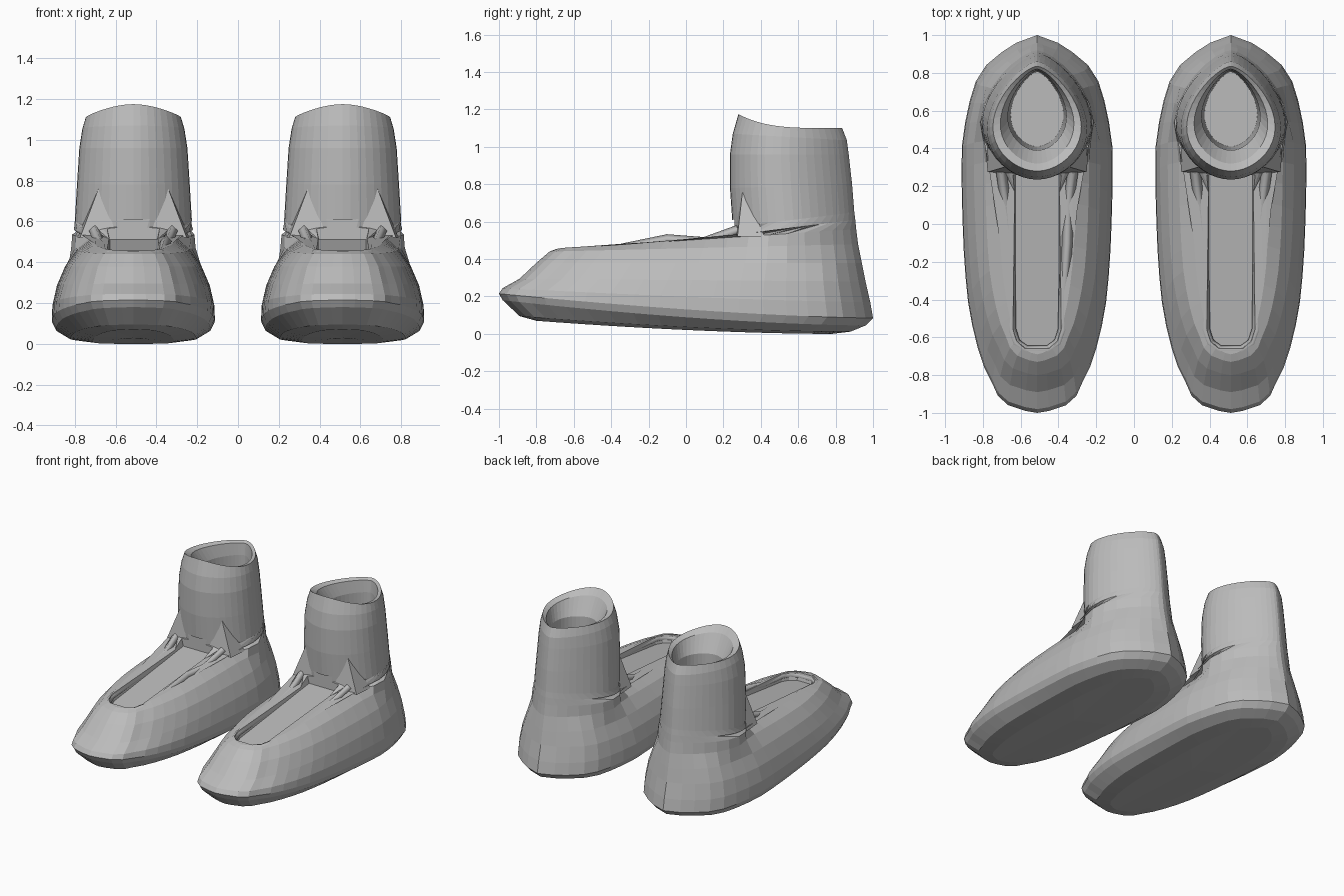
import bpy, bmesh, math
from mathutils import Vector

if "Cube" in bpy.data.objects:
    bpy.data.objects.remove(bpy.data.objects["Cube"])

grey = bpy.data.materials.new("grey")
grey.diffuse_color = (0.5, 0.5, 0.5, 1)
grey.use_nodes = True
grey.node_tree.nodes["Principled BSDF"].inputs["Base Color"].default_value = grey.diffuse_color
N = 22          # stations from toe to heel on each side
OFFSET = 0.513  # sideways position of each shoe

# Sole outline: share of the length from the toe, share of the half width
OUTLINE = [(0, 0), (.01, .3), (.035, .5), (.065, .56), (.125, .71), (.2, .83), (.3, .92),
           (.4, .965), (.5, .985), (.6, 1), (.7, 1), (.8, .93), (.875, .82), (.925, .66),
           (.975, .34), (1, 0)]

# Foot rings: front y, back y, half width, front z, back z, z curve, forefoot narrowing, ankle width
FOOT = [
    (-.80, .78, .20, .070, .000, 1.7, 0, 0),
    (-.89, .88, .31, .095, .012, 1.7, 0, 0),
    (-.98, .96, .38, .180, .045, 1.6, 0, 0),
    (-1.0, 1.0, .40, .215, .085, 1.5, 0, 0),
    (-.98, .985, .397, .245, .17, 1.4, 0, 0),
    (-.89, .96, .375, .295, .28, 1, 0, 0),
    (-.80, .94, .345, .38, .38, 1, .03, .31),
    (-.73, .92, .320, .44, .48, 1, .14, .305),
    (-.69, .91, .305, .455, .56, 1, .33, .30),
    (.08, .905, .295, .505, .61, 1, .40, .293),
]
# Shaft rings: front y, back y, half width, front z, back z, z curve
SHAFT = [
    (.25, .90, .287, .57, .65, 1),
    (.235, .888, .276, .78, .80, 1),
    (.235, .87, .265, .96, .96, 1),
    (.25, .86, .25, 1.07, 1.035, 1),
    (.28, .835, .234, 1.175, 1.10, 4),
    (.32, .82, .195, 1.13, 1.085, 3),
    (.39, .812, .155, 1.00, 1.00, 1),
    (.41, .805, .14, .18, .18, 1),
]


def outline(s):
    for (a, u), (b, v) in zip(OUTLINE, OUTLINE[1:]):
        if s <= b:
            return u + (v - u) * (s - a) / (b - a)
    return 0


def egg(s):
    """Ankle outline, slightly pointed at the front."""
    return max(0, math.sin(math.pi * s ** .8)) ** .64 if 0 < s < 1 else 0


def ring_points(yf, yb, w, zf, zb, p, narrow=None, ankle=0):
    side = []
    for i in range(N + 1):
        s = 0.5 - 0.5 * math.cos(math.pi * i / N)
        y = yf + (yb - yf) * s
        if narrow is None:
            x = w * egg(s)
        else:
            x = w * outline(s) * (1 - narrow)
            x = max(x, ankle * egg((y - .25) / (yb - .25)))
        side.append((x, y, zb + (zf - zb) * max(0, 1 - s) ** p))
    return side + [(-x, y, z) for x, y, z in side[-2:0:-1]]


def loft(name, rings):
    """Skin closed rings, with a centre fan on both ends."""
    bm = bmesh.new()
    rows = [[bm.verts.new(p) for p in r] for r in rings]
    n = len(rows[0])
    for a, b in zip(rows, rows[1:]):
        for i in range(n):
            j = (i + 1) % n
            bm.faces.new((a[i], a[j], b[j], b[i]))
    for r in (rows[0], rows[-1]):
        c = bm.verts.new(sum((v.co for v in r), Vector()) / n)
        for i in range(n):
            bm.faces.new((r[i], r[(i + 1) % n], c))
    bmesh.ops.recalc_face_normals(bm, faces=bm.faces)
    return finish(name, bm)


def finish(name, bm):
    me = bpy.data.meshes.new(name)
    bm.to_mesh(me)
    bm.free()
    me.materials.append(grey)
    ob = bpy.data.objects.new(name, me)
    bpy.context.collection.objects.link(ob)
    return ob


def slot_ring(w, yf, lift):
    """Long U shape over the instep; lift raises it off the tongue."""
    half = [(w, .26), (w, .1), (w, -.2), (w, yf + .1), (w * .85, yf + .04), (w * .5, yf)]
    pts = half + [(-x, y) for x, y in reversed(half)]
    return [(x, y, .40 + .11 * (y + .66) / .91 + lift) for x, y in pts]


def make_shoe(side, cx, bump):
    # Boot: sole, foot, ankle shaft and hollow inside
    boot = loft(side + "_boot", [ring_points(*r) for r in FOOT + SHAFT])
    # Cut the lacing slot, leaving the tongue as its floor
    cutter = loft("slot_cutter", [slot_ring(.115, -.645, 0), slot_ring(.14, -.67, .1)])
    cutter.hide_render = True
    mod = boot.modifiers.new("slot", 'BOOLEAN')
    mod.operation, mod.solver, mod.object = 'DIFFERENCE', 'EXACT', cutter
    bpy.context.view_layer.objects.active = boot
    bpy.ops.object.modifier_apply(modifier="slot")
    bpy.data.objects.remove(cutter)

    # Raised lip around the slot
    half = [(.19, .28, .555), (.165, .1, .49), (.145, -.1, .468), (.142, -.35, .453),
            (.138, -.56, .438), (.115, -.63, .434), (.06, -.67, .43)]
    path = half + [(-x, y, z) for x, y, z in reversed(half)]
    if bump:
        path[2] = (.16, -.1, .505)
    cu = bpy.data.curves.new(side + "_slot_lip", 'CURVE')
    cu.dimensions = '3D'
    cu.bevel_depth, cu.bevel_resolution, cu.use_fill_caps = .028, 0, True
    sp = cu.splines.new('POLY')
    sp.points.add(len(path) - 1)
    for pt, co in zip(sp.points, path):
        pt.co = (*co, 1)
    cu.materials.append(grey)
    lip = bpy.data.objects.new(side + "_slot_lip", cu)
    bpy.context.collection.objects.link(lip)

    # Triangular gussets where the shaft meets the instep
    bm = bmesh.new()
    for m in (1, -1):
        v = [bm.verts.new((m * x, y, z)) for x, y, z in
             ((.09, .262, .55), (.262, .275, .52), (.275, .42, .52), (.16, .305, .79))]
        for f in ((0, 1, 3), (1, 2, 3), (2, 0, 3), (0, 2, 1)):
            bm.faces.new([v[i] for i in f])
    bmesh.ops.recalc_face_normals(bm, faces=bm.faces)
    gusset = finish(side + "_gussets", bm)

    for ob in (boot, lip, gusset):
        ob.location.x = cx


make_shoe("left", -OFFSET, True)
make_shoe("right", OFFSET, False)
